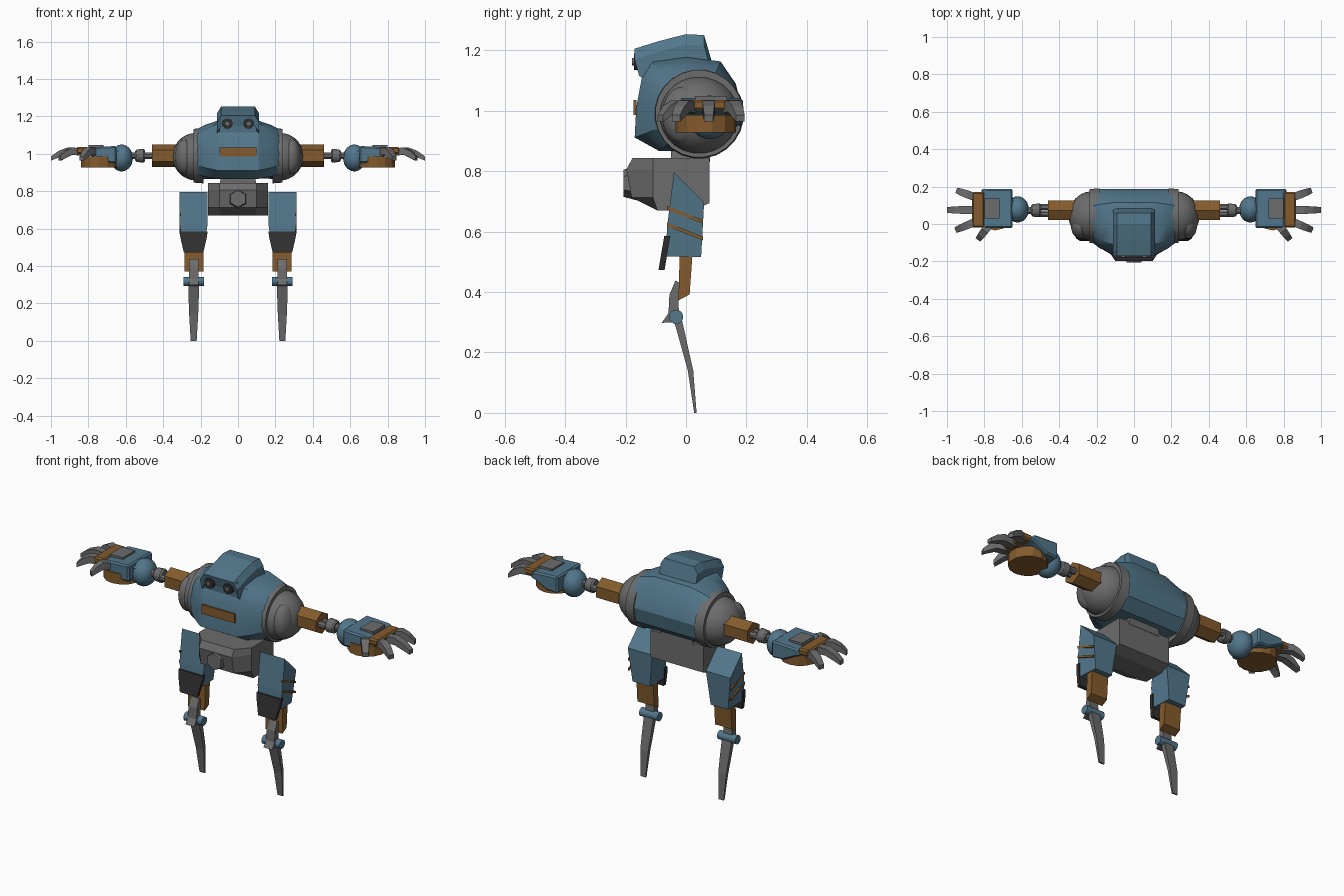
import bpy, bmesh, math
from mathutils import Vector, Matrix

cube = bpy.data.objects.get("Cube")
if cube:
    bpy.data.objects.remove(cube, do_unlink=True)


def material(name, rgb):
    m = bpy.data.materials.new(name)
    m.use_nodes = True
    m.diffuse_color = (*rgb, 1)
    m.node_tree.nodes["Principled BSDF"].inputs["Base Color"].default_value = (*rgb, 1)
    return m


BLUE = material("steel blue", (0.085, 0.185, 0.26))
GREY = material("mid grey", (0.15, 0.15, 0.15))
ORANGE = material("burnt orange", (0.23, 0.105, 0.026))
DARK = material("charcoal", (0.03, 0.03, 0.03))


def finish(name, bm, mat, smooth=None, bevel=0):
    bmesh.ops.recalc_face_normals(bm, faces=bm.faces)
    mesh = bpy.data.meshes.new(name)
    bm.to_mesh(mesh)
    bm.free()
    mesh.materials.append(mat)
    ob = bpy.data.objects.new(name, mesh)
    bpy.context.collection.objects.link(ob)
    if bevel:
        mod = ob.modifiers.new("Bevel", 'BEVEL')
        mod.width, mod.segments = bevel, 1
    if smooth:
        bpy.ops.object.select_all(action='DESELECT')
        ob.select_set(True)
        bpy.context.view_layer.objects.active = ob
        bpy.ops.object.shade_smooth_by_angle(angle=math.radians(smooth))
    return ob


def loft(name, rings, mat, **kw):
    """Skin a row of matching rings and cap both ends."""
    bm = bmesh.new()
    rows = [[bm.verts.new(p) for p in ring] for ring in rings]
    n = len(rows[0])
    for a, b in zip(rows, rows[1:]):
        for i in range(n):
            bm.faces.new((a[i], a[(i + 1) % n], b[(i + 1) % n], b[i]))
    bm.faces.new(rows[0])
    bm.faces.new(rows[-1])
    return finish(name, bm, mat, **kw)


def slab(name, profile, x0, x1, mat, **kw):
    """Extrude a (y, z) side profile along x."""
    return loft(name, [[(x, y, z) for y, z in profile] for x in (x0, x1)], mat, **kw)


def box(name, lo, hi, mat, **kw):
    (a, b, c), (d, e, f) = lo, hi
    return slab(name, [(b, c), (e, c), (e, f), (b, f)], a, d, mat, **kw)


def tube(name, p, q, r0, r1, mat, sides=16, **kw):
    p, q = Vector(p), Vector(q)
    rot = (q - p).to_track_quat('Z', 'Y')
    rings = []
    for c, r in ((p, r0), (q, r1)):
        rings.append([c + rot @ Vector((r * math.cos(t), r * math.sin(t), 0))
                      for t in (2 * math.pi * (i + 0.5) / sides for i in range(sides))])
    return loft(name, rings, mat, **kw)


def ball(name, centre, scale, mat):
    bm = bmesh.new()
    bmesh.ops.create_uvsphere(bm, u_segments=24, v_segments=14, radius=1,
                              matrix=Matrix.LocRotScale(Vector(centre), None, Vector(scale)))
    return finish(name, bm, mat, smooth=40)


# Torso shell: middle outline easing into round shoulder openings
HUB = Vector((0.043, 0.99))
outline = [(-0.174, 0.91), (-0.168, 1.01), (-0.15, 1.11), (-0.115, 1.165), (0, 1.18),
           (0.115, 1.165), (0.165, 1.09), (0.187, 1.0), (0.17, 0.92), (0.11, 0.87), (-0.09, 0.865)]


def torso_ring(x, mix):
    ring = []
    for p in map(Vector, outline):
        q = p.lerp(HUB + (p - HUB).normalized() * 0.145, mix)
        ring.append((x, q.x, q.y))
    return ring


loft("torso_shell", [torso_ring(x, m) for x, m in
     ((-0.22, 1), (-0.18, 0.55), (-0.11, 0.05), (0.11, 0.05), (0.18, 0.55), (0.22, 1))],
     BLUE, smooth=25)
loft("chest_plate", [[(x, y, z) for x, z in ((-0.1, 0.985), (0.1, 0.985), (0.1, 1.035), (-0.1, 1.035))]
     for y in (-0.173, -0.164)], ORANGE)

# Hooded head with recessed brow and eyes
hood = [(-0.17, 1.205), (-0.09, 1.23), (0, 1.253), (0.06, 1.25), (0.083, 1.17), (-0.12, 1.13), (-0.155, 1.15)]
loft("head_hood", [[(x, y, z - d) for y, z in hood] for x, d in
     ((-0.112, 0.035), (-0.09, 0), (0.09, 0), (0.112, 0.035))], BLUE)
slab("brow", [(-0.148, 1.115), (-0.158, 1.2), (-0.05, 1.2), (-0.05, 1.115)], -0.1, 0.1, BLUE)
for s, side in ((1, "left"), (-1, "right")):
    tube(side + "_eye_rim", (s * 0.057, -0.12, 1.162), (s * 0.057, -0.172, 1.162), 0.028, 0.028, DARK, smooth=30)
    tube(side + "_eye_lens", (s * 0.057, -0.16, 1.162), (s * 0.057, -0.178, 1.162), 0.014, 0.012, GREY, smooth=30)

# Waist and pelvis
loft("waist", [[(-w, -0.05, z), (w, -0.05, z), (w, 0.08, z), (-w, 0.08, z)]
     for w, z in ((0.1, 0.83), (0.085, 0.9))], GREY)
hips = [(-0.177, 0.843), (0.078, 0.843), (0.078, 0.694), (0.02, 0.67), (-0.095, 0.67), (-0.18, 0.713), (-0.197, 0.806)]
loft("pelvis", [[(x, max(y, front), z) for y, z in hips] for x, front in
     ((-0.16, -0.11), (-0.1, -0.2), (0.1, -0.2), (0.16, -0.11))], GREY)
tube("pelvis_cap", (0, -0.15, 0.76), (0, -0.207, 0.76), 0.06, 0.045, GREY, sides=6)


def finger(name, s, base, tip):
    """Arched, tapering finger between two (x, y) points."""
    a, b = Vector(base), Vector(tip)
    across = Vector((-(b - a).y, (b - a).x)).normalized()
    rings = []
    for t, z, w, h in ((0, 1.01, 0.021, 0.019), (0.45, 1.015, 0.021, 0.019),
                       (0.75, 0.998, 0.019, 0.018), (1, 0.975, 0.015, 0.011)):
        c = a.lerp(b, t)
        rings.append([(s * (c + across * u * w).x, (c + across * u * w).y, z + v * h)
                      for u, v in ((-1, -1), (1, -1), (1, 1), (-1, 1))])
    loft(name, rings, GREY)


def arm(s, side):
    n = side + "_"
    # Shoulder
    tube(n + "shoulder_ring", (s * 0.185, 0.043, 0.99), (s * 0.237, 0.043, 0.99), 0.149, 0.145, GREY, sides=24, smooth=30)
    ball(n + "shoulder_ball", (s * 0.225, 0.043, 0.985), (0.125, 0.132, 0.127), GREY)
    ball(n + "shoulder_pad", (s * 0.285, -0.01, 0.985), (0.052, 0.07, 0.095), GREY)
    # Upper arm and elbow
    axis = lambda x, dy=0: (s * x, 0.073 + dy, 0.99)
    tube(n + "upper_arm", axis(0.3), axis(0.46), 0.06, 0.06, ORANGE, sides=6)
    for dy in (-0.018, 0.018):
        tube(n + "elbow_rod", axis(0.45, dy), axis(0.51, dy), 0.018, 0.018, GREY, sides=8)
    tube(n + "elbow", axis(0.497), axis(0.55), 0.04, 0.036, GREY, sides=8, bevel=0.008)
    tube(n + "forearm_rod", axis(0.54), axis(0.6), 0.02, 0.02, GREY, sides=8)
    # Wrist dome and palm
    ball(n + "wrist_dome", (s * 0.622, 0.078, 0.978), (0.06, 0.07, 0.072), BLUE)
    box(n + "wrist_block", (s * 0.61, 0.02, 0.945), (s * 0.68, 0.135, 1.025), BLUE, bevel=0.01)
    loft(n + "palm", [[(s * x, y, z) for x, z in
         ((0.65, 0.95), (0.72, 0.955), (0.79, 0.99), (0.82, 1.0), (0.8, 1.035), (0.65, 1.042))]
         for y in (-0.022, 0.188)], BLUE, bevel=0.008)
    box(n + "hand_plate", (s * 0.72, 0.03, 1.03), (s * 0.8, 0.135, 1.048), GREY)
    tube(n + "palm_disc", (s * 0.742, 0.066, 0.928), (s * 0.742, 0.066, 0.985), 0.1, 0.1, ORANGE, sides=14)
    box(n + "knuckle_bar", (s * 0.8, -0.02, 1.0), (s * 0.865, 0.172, 1.036), ORANGE, bevel=0.008)
    # Fingers and thumb
    for i, (base, tip) in enumerate((((0.84, 0.14), (0.95, 0.18)), ((0.84, 0.075), (1.0, 0.075)),
                                     ((0.84, 0.015), (0.955, -0.033)), ((0.77, 0.0), (0.835, -0.085)))):
        finger(n + ("thumb" if i == 3 else f"finger_{i + 1}"), s, base, tip)


def leg(s, side):
    n = side + "_"
    # Thigh armour, tapering in below the knee line
    thigh = [(-0.04, 0.796, 0), (0.06, 0.697, 0), (0.05, 0.515, 0.022), (-0.068, 0.518, 0.016), (-0.062, 0.62, 0)]
    loft(n + "thigh", [[(s * (x + k * d), y, z) for y, z, d in thigh]
         for x, k in ((0.163, 1), (0.312, -1))], BLUE)
    for z in (0.685, 0.63):
        slab(n + "thigh_stripe", [(-0.063, z), (0.056, z - 0.047), (0.056, z - 0.059), (-0.063, z - 0.012)],
             s * 0.306, s * 0.314, ORANGE)
    # Dark knee guard
    loft(n + "knee_guard", [[(s * (0.2375 + u * w), y + d, z) for u, d in ((-1, 0), (1, 0), (1, 0.02), (-1, 0.02))]
         for w, y, z in ((0.075, -0.072, 0.585), (0.07, -0.078, 0.55), (0.052, -0.091, 0.472))], DARK)
    # Shin, ankle and blade foot
    slab(n + "shin", [(-0.02, 0.56), (0.024, 0.56), (0.012, 0.392), (-0.025, 0.372)], s * 0.185, s * 0.287, ORANGE)
    slab(n + "ankle_plate", [(-0.035, 0.438), (-0.02, 0.43), (-0.025, 0.36), (-0.02, 0.3),
         (-0.08, 0.298), (-0.058, 0.33), (-0.055, 0.39)], s * 0.211, s * 0.263, GREY)
    tube(n + "ankle_axle", (s * 0.182, -0.033, 0.318), (s * 0.292, -0.033, 0.318), 0.024, 0.024, BLUE, sides=12, smooth=35)
    loft(n + "blade_foot", [[(s * (0.237 + u * w), y + v * d, z) for u, v in ((-1, -1), (1, -1), (1, 1), (-1, 1))]
         for w, d, y, z in ((0.029, 0.014, -0.03, 0.32), (0.027, 0.011, -0.005, 0.22),
                            (0.024, 0.009, 0.015, 0.14), (0.016, 0.004, 0.031, 0))], GREY)


for s, side in ((1, "left"), (-1, "right")):
    arm(s, side)
    leg(s, side)
